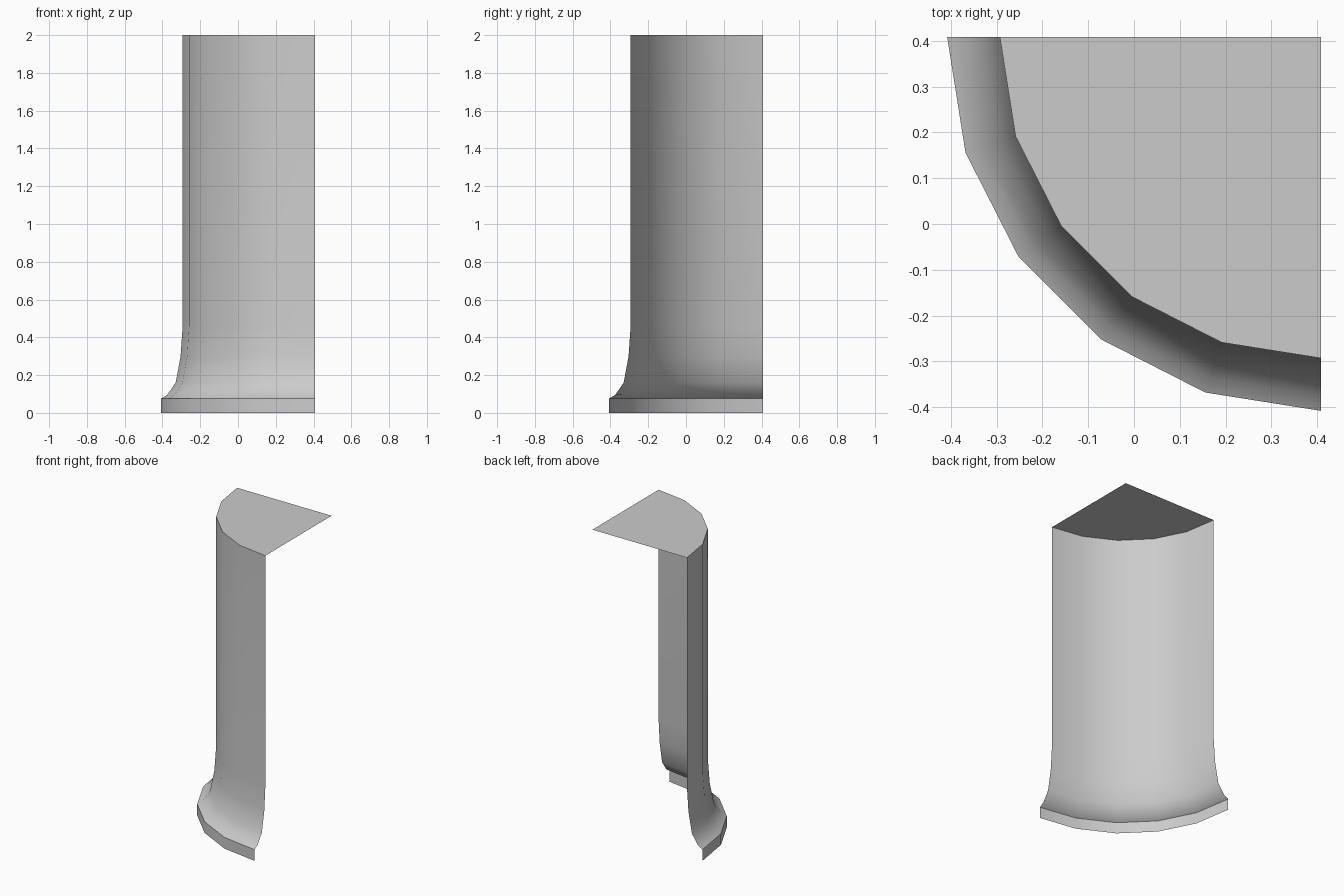
import bpy
import bmesh
import math

cube = bpy.data.objects.get("Cube")
if cube:
    bpy.data.objects.remove(cube, do_unlink=True)

CENTRE = 0.408      # axis of the quarter column, in x and y
SEGMENTS = 5        # flat sides in the quarter turn
HEIGHT = 2.0
# plinth, flared foot and shaft as (radius, height)
PROFILE = [(0.816, 0.0), (0.816, 0.075), (0.783, 0.095), (0.738, 0.16),
           (0.712, 0.30), (0.701, 0.46), (0.701, HEIGHT)]

stone = bpy.data.materials.new("grey_stone")
stone.use_nodes = True
GREY = (0.6, 0.6, 0.6, 1.0)
stone.diffuse_color = GREY
stone.node_tree.nodes["Principled BSDF"].inputs["Base Color"].default_value = GREY


def arc(bm, radius, z):
    """Quarter ring of vertices, from the -x end round to the -y end."""
    ring = []
    for i in range(SEGMENTS + 1):
        a = math.pi + i * math.pi / 2 / SEGMENTS
        ring.append(bm.verts.new((CENTRE + radius * math.cos(a),
                                  CENTRE + radius * math.sin(a), z)))
    return ring


bm = bmesh.new()

# open curved wall
rings = [arc(bm, r, z) for r, z in PROFILE]
for low, high in zip(rings, rings[1:]):
    for i in range(SEGMENTS):
        bm.faces.new((low[i], low[i + 1], high[i + 1], high[i]))

# flat top reaching back to the axis
corner = bm.verts.new((CENTRE, CENTRE, HEIGHT))
bm.faces.new(rings[-1] + [corner])

mesh = bpy.data.meshes.new("quarter_column")
bm.to_mesh(mesh)
bm.free()
mesh.materials.append(stone)

column = bpy.data.objects.new("quarter_column", mesh)
bpy.context.collection.objects.link(column)

# smooth shading, keeping the plinth edge and the top rim sharp
bpy.ops.object.select_all(action='DESELECT')
column.select_set(True)
bpy.context.view_layer.objects.active = column
bpy.ops.object.shade_smooth_by_angle(angle=math.radians(35))
